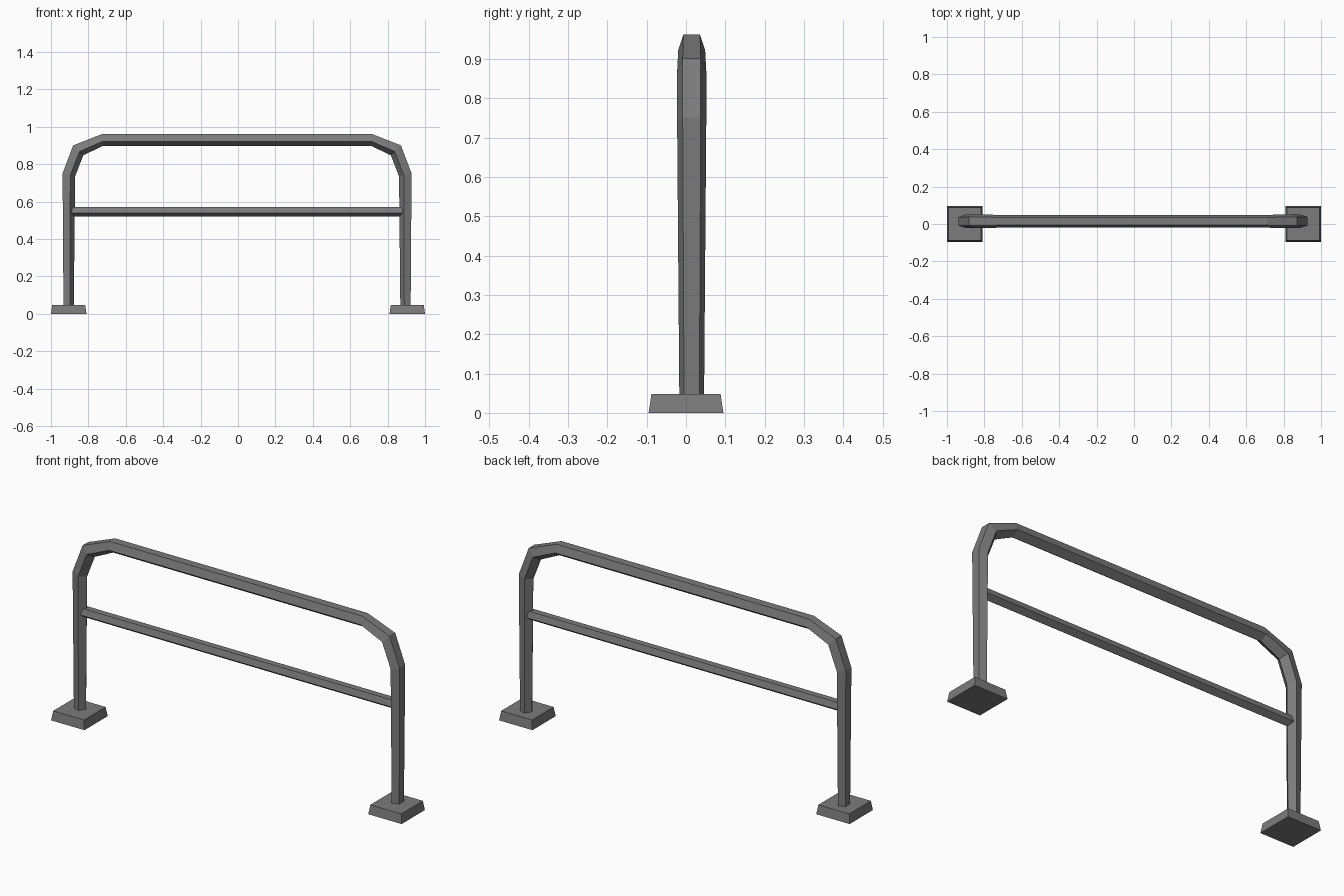
import bpy, bmesh, math
from mathutils import Vector

cube = bpy.data.objects.get("Cube")
if cube:
    bpy.data.objects.remove(cube, do_unlink=True)

steel = bpy.data.materials.new("grey steel")
steel.use_nodes = True
GREY = (0.2, 0.2, 0.2, 1)
steel.diffuse_color = GREY
steel.node_tree.nodes["Principled BSDF"].inputs["Base Color"].default_value = GREY

AXIS_X, AXIS_Y = -0.005, 0.0145   # centre of the tube frame


def finish(bm, name):
    bmesh.ops.recalc_face_normals(bm, faces=bm.faces)
    mesh = bpy.data.meshes.new(name)
    bm.to_mesh(mesh)
    bm.free()
    mesh.materials.append(steel)
    obj = bpy.data.objects.new(name, mesh)
    bpy.context.collection.objects.link(obj)
    return obj


def five_sided_tube(name, stations):
    """Loft pentagons; each station is (outer xz, inner xz, radius across y)."""
    bm = bmesh.new()
    rings = []
    for outer, inner, r in stations:
        ring = []
        for i in range(5):
            a = math.radians(54 + 72 * i)
            t = (math.cos(math.radians(36)) - math.sin(a)) / (1 + math.cos(math.radians(36)))
            p = Vector(outer).lerp(Vector(inner), t)
            ring.append(bm.verts.new((p.x + AXIS_X, AXIS_Y + r * math.cos(a), p.y)))
        rings.append(ring)
    for a, b in zip(rings, rings[1:]):
        for i in range(5):
            j = (i + 1) % 5
            bm.faces.new((a[i], a[j], b[j], b[i]))
    bm.faces.new(rings[0])
    bm.faces.new(rings[-1])
    return finish(bm, name)


# Main hoop: one half from foot to top, then mirrored
half = [((0.928, 0.03), (0.873, 0.03), 0.033),
        ((0.933, 0.751), (0.866, 0.735), 0.039),
        ((0.876, 0.901), (0.822, 0.848), 0.039),
        ((0.72, 0.962), (0.717, 0.898), 0.036)]
other = [((-o[0], o[1]), (-i[0], i[1]), r) for o, i, r in reversed(half)]
five_sided_tube("hoop_frame", half + other)

# Middle rail
five_sided_tube("middle_rail", [((s * 0.885, 0.572), (s * 0.885, 0.521), 0.028)
                                for s in (-1, 1)])

# Tapered foot blocks
for side, s in (("left", 1), ("right", -1)):
    bm = bmesh.new()
    bmesh.ops.create_cube(bm, size=1)
    for v in bm.verts:
        top = v.co.z > 0
        w = 0.176 if top else 0.19
        v.co = (s * 0.905 + v.co.x * w, v.co.y * w, 0.048 if top else 0)
    finish(bm, side + "_foot")
